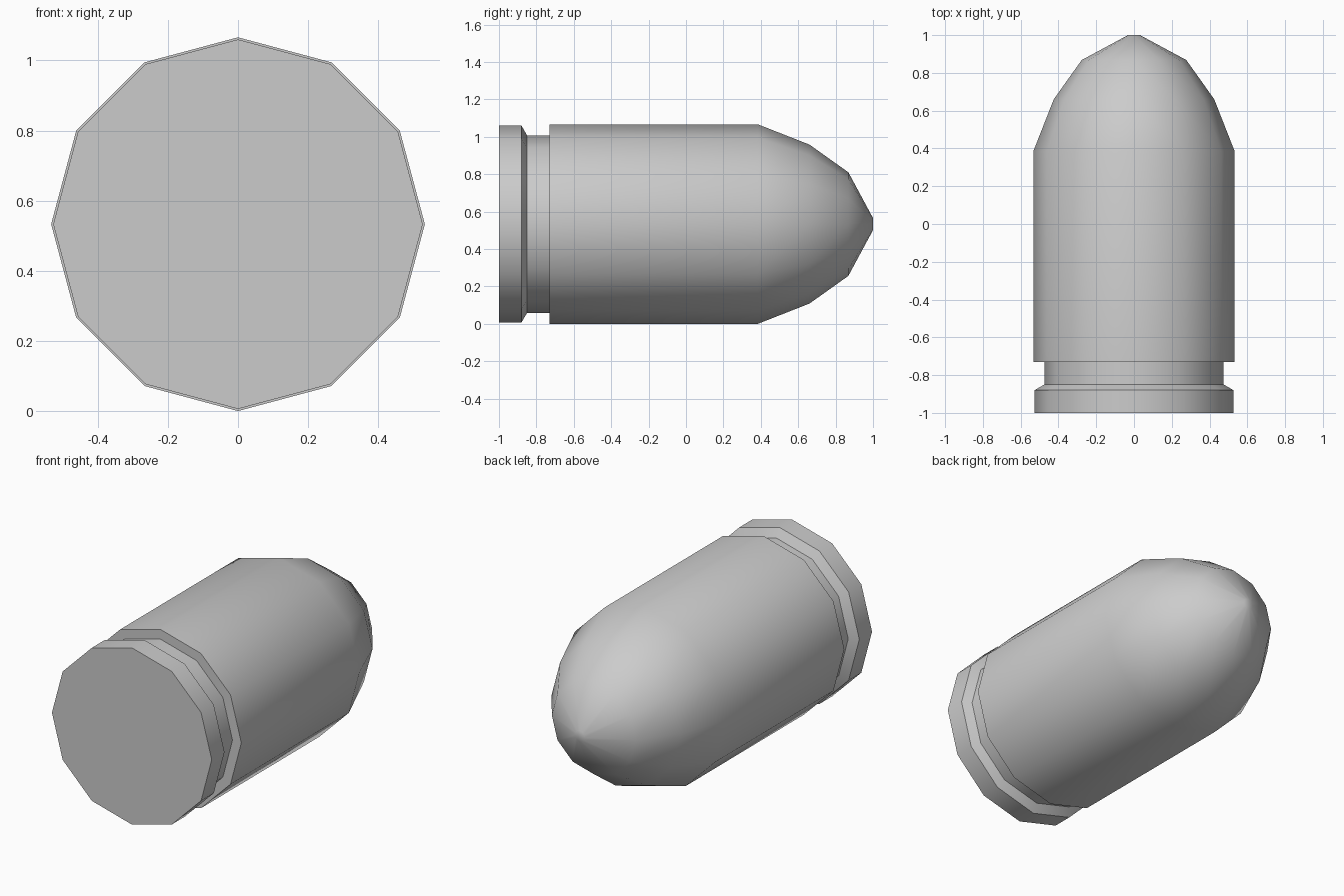
import bpy, bmesh, math

if "Cube" in bpy.data.objects:
    bpy.data.objects.remove(bpy.data.objects["Cube"])

SIDES = 12
CENTRE_Z = 0.533

# Profile along the length: (y, radius)
PROFILE = [
    (-1.0, 0.527), (-0.88, 0.527),      # rim
    (-0.85, 0.475), (-0.73, 0.475),     # extractor groove
    (-0.73, 0.533), (0.385, 0.533),     # case body
    (0.66, 0.425), (0.868, 0.277), (1.0, 0.032),  # rounded nose
]


def lathe(name, profile):
    """Revolve a profile around the y axis and cap both ends."""
    bm = bmesh.new()
    rings = []
    for y, r in profile:
        rings.append([bm.verts.new((r * math.cos(2 * math.pi * i / SIDES), y,
                                    r * math.sin(2 * math.pi * i / SIDES)))
                      for i in range(SIDES)])
    for a, b in zip(rings, rings[1:]):
        for i in range(SIDES):
            j = (i + 1) % SIDES
            bm.faces.new((a[i], a[j], b[j], b[i]))
    bm.faces.new(rings[0])
    bm.faces.new(rings[-1])
    bmesh.ops.recalc_face_normals(bm, faces=bm.faces)
    mesh = bpy.data.meshes.new(name)
    bm.to_mesh(mesh)
    bm.free()
    obj = bpy.data.objects.new(name, mesh)
    bpy.context.collection.objects.link(obj)
    return obj


# Cartridge, lying along y
cartridge = lathe("cartridge", PROFILE)
cartridge.location.z = CENTRE_Z

# Smooth the round surfaces, keep the groove and rim crisp
bpy.context.view_layer.objects.active = cartridge
cartridge.select_set(True)
bpy.ops.object.shade_smooth_by_angle(angle=math.radians(35))
